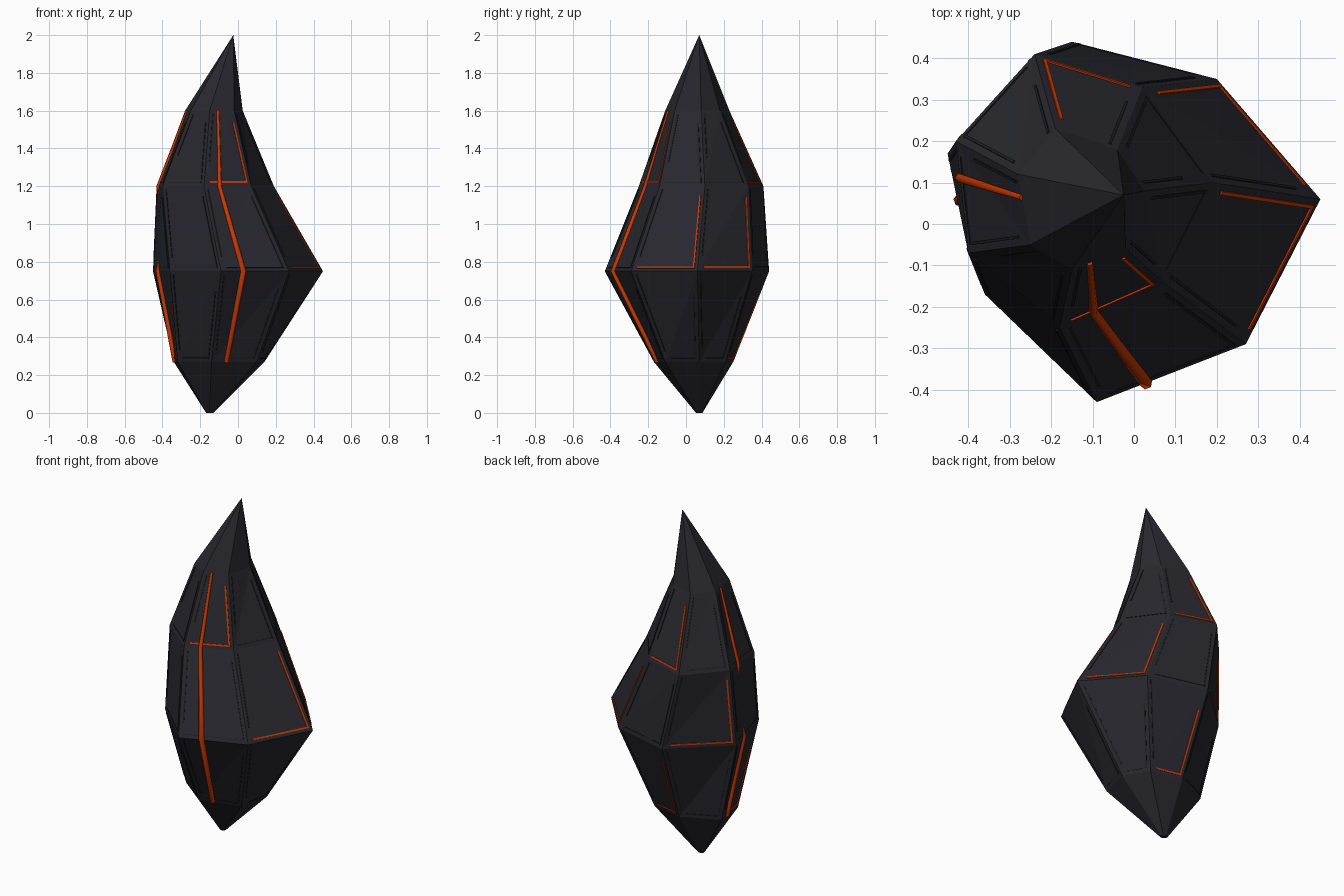
import bpy, bmesh
from mathutils import Vector

if "Cube" in bpy.data.objects:
    bpy.data.objects.remove(bpy.data.objects["Cube"])

def material(name, rgb):
    m = bpy.data.materials.new(name)
    m.diffuse_color = (*rgb, 1)
    m.use_nodes = True
    m.node_tree.nodes["Principled BSDF"].inputs["Base Color"].default_value = m.diffuse_color
    return m

stone = material("charcoal stone", (0.021, 0.021, 0.028))
groove = material("black seam", (0.013, 0.013, 0.016))
ember = material("ember orange", (0.60, 0.040, 0.001))

# seven-sided cross-sections of the shard: height, then corner positions
rings = [
    (0.27, [(.14, .07), (.06, .21), (-.13, .25), (-.34, .15), (-.32, -.03), (-.14, -.17), (.10, -.11)]),
    (0.75, [(.45, .06), (.20, .35), (-.15, .44), (-.45, .17), (-.36, -.17), (-.09, -.43), (.27, -.29)]),
    (1.20, [(.19, .10), (.02, .33), (-.24, .41), (-.43, .20), (-.40, -.07), (-.18, -.25), (.07, -.14)]),
    (1.60, [(.025, .08), (-.04, .18), (-.19, .23), (-.28, .12), (-.25, -.05), (-.15, -.11), (-.02, -.06)]),
]
P = [[Vector((x, y, z)) for x, y in pts] for z, pts in rings]
base_centre, tip = Vector((-.15, .07, 0)), Vector((-.025, .07, 2))
foot = [base_centre + (p - Vector((-.11, .04, .27))) * .08 for p in P[0]]
for p in foot:
    p.z = 0
N = 7

def finish(name, bm, mat):
    bmesh.ops.recalc_face_normals(bm, faces=bm.faces)
    me = bpy.data.meshes.new(name)
    bm.to_mesh(me)
    bm.free()
    me.materials.append(mat)
    ob = bpy.data.objects.new(name, me)
    bpy.context.collection.objects.link(ob)

# shard body: diagonals run from lower left to upper right of each side
bm = bmesh.new()
V = [[bm.verts.new(p) for p in ring] for ring in [foot] + P]
top = bm.verts.new(tip)
bm.faces.new(V[0][::-1])
for a, b in zip(V, V[1:]):
    for k in range(N):
        n = (k + 1) % N
        bm.faces.new((a[k], a[n], b[n]))
        bm.faces.new((a[k], b[n], b[k]))
for k in range(N):
    bm.faces.new((V[-1][k], V[-1][(k + 1) % N], top))
finish("shard_body", bm, stone)

def inset(tri, d):
    """Move the corners of a triangle inwards so every edge shifts by d."""
    a, b, c = tri
    la, lb, lc = (b - c).length, (c - a).length, (a - b).length
    centre = (a * la + b * lb + c * lc) / (la + lb + lc)
    r = (b - a).cross(c - a).length / (la + lb + lc)
    return [p.lerp(centre, min(d / r, .8)) for p in tri]

def strip(bm, a, b, normal, w, h):
    """Slim bar lying on a face from a to b."""
    d = (b - a).normalized()
    s = d.cross(normal) * w / 2
    lo, hi = normal * -.004, normal * h
    a, b = a - d * w / 2, b + d * w / 2
    v = [bm.verts.new(p + q + o) for o in (lo, hi) for p, q in ((a, -s), (b, -s), (b, s), (a, s))]
    for f in ((3, 2, 1, 0), (4, 5, 6, 7), (0, 1, 5, 4), (1, 2, 6, 5), (2, 3, 7, 6), (3, 0, 4, 7)):
        bm.faces.new([v[i] for i in f])

# panel seams along the triangles, with some lower corners glowing
glowing = {(0, 1), (0, 3), (1, 0), (1, 2), (1, 6), (2, 1), (2, 5)}
dark, glow = bmesh.new(), bmesh.new()
for band in range(3):
    for k in range(N):
        n = (k + 1) % N
        a, b, c, d = P[band][k], P[band][n], P[band + 1][n], P[band + 1][k]
        lower, upper = (a, b, c), (a, c, d)
        nl = (b - a).cross(c - a).normalized()
        nu = (c - a).cross(d - a).normalized()
        l, u = inset(lower, .022), inset(upper, .022)
        if (band, k) in glowing:
            strip(glow, l[0], l[1], nl, .009, .004)
            strip(glow, l[1], l[2], nl, .009, .004)
        else:
            strip(dark, l[0], l[1], nl, .004, .002)
            strip(dark, l[1], l[2], nl, .007, .003)
        strip(dark, u[2], u[0], nu, .007, .003)
finish("panel_seams", dark, groove)
finish("glowing_seams", glow, ember)

# two long glowing veins running up the front and left sides, thinner upwards
def vein(name, k, sink):
    pts = [ring[k].lerp(ring[k + 1], .33) for ring in P]
    radii = [.9, 1.05, .8, .5]
    # the middle stretch dips into the stone
    pts.insert(2, (pts[1] + pts[2]) / 2 + sink)
    radii.insert(2, .9)
    cu = bpy.data.curves.new(name, 'CURVE')
    cu.dimensions = '3D'
    cu.bevel_depth = .015
    cu.bevel_resolution = 1
    cu.use_fill_caps = True
    sp = cu.splines.new('POLY')
    sp.points.add(len(pts) - 1)
    for pt, p, r in zip(sp.points, pts, radii):
        pt.co = (*p, 1)
        pt.radius = r
    cu.materials.append(ember)
    bpy.context.collection.objects.link(bpy.data.objects.new(name, cu))

vein("front_vein", 5, Vector((0, 0, 0)))
vein("left_vein", 3, Vector((.04, .01, 0)))
